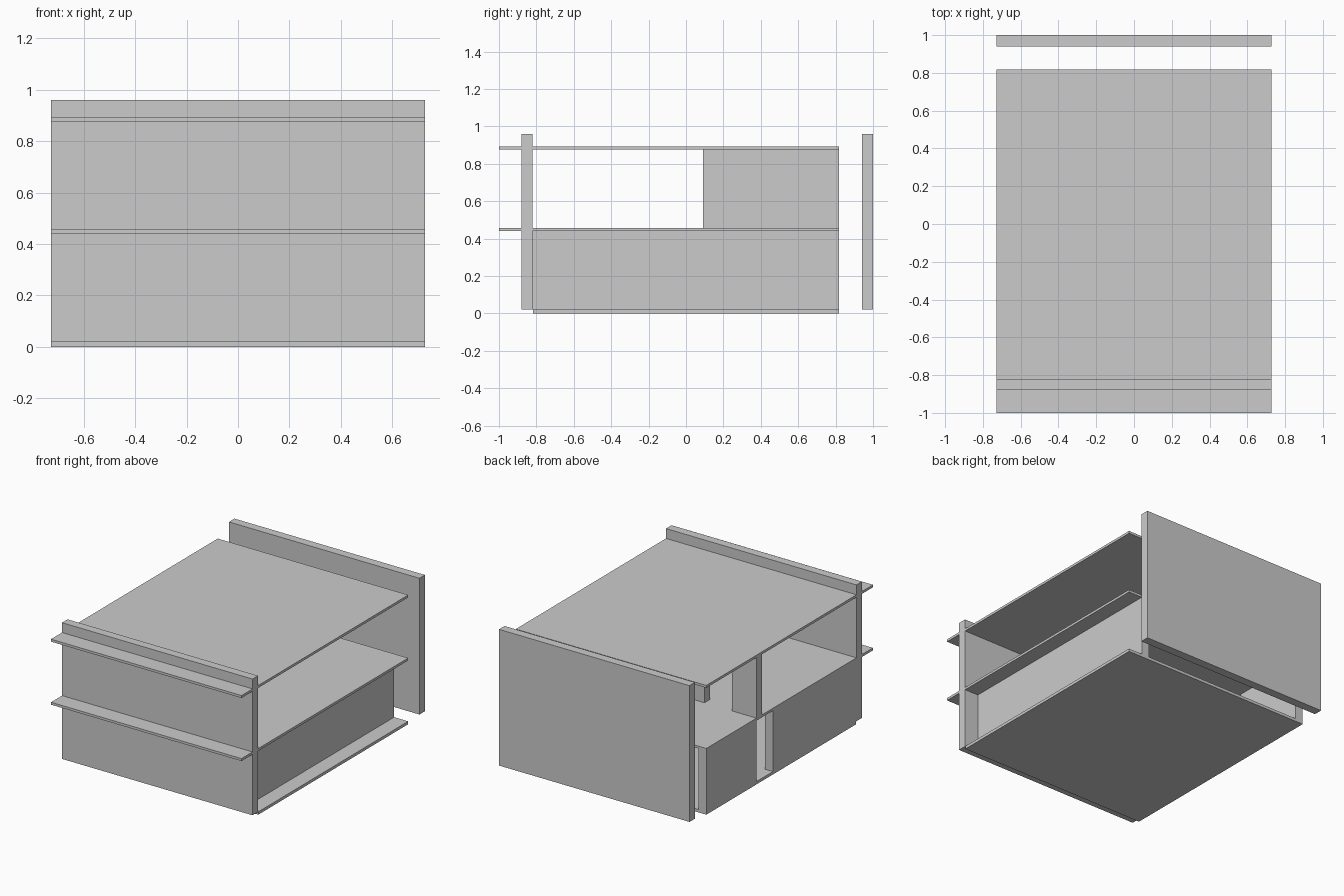
import bpy

if "Cube" in bpy.data.objects:
    bpy.data.objects.remove(bpy.data.objects["Cube"])


def box(name, x, y, z):
    """Axis-aligned box given by its (min, max) range on each axis."""
    verts = [(i, j, k) for i in x for j in y for k in z]
    faces = [(0, 1, 3, 2), (4, 6, 7, 5), (0, 4, 5, 1),
             (2, 3, 7, 6), (0, 2, 6, 4), (1, 5, 7, 3)]
    mesh = bpy.data.meshes.new(name)
    mesh.from_pydata(verts, [], faces)
    obj = bpy.data.objects.new(name, mesh)
    bpy.context.collection.objects.link(obj)
    return obj


HALF = 0.727           # half width of the building
T = 0.06               # wall thickness
BACK = 0.817           # back edge of the slabs
FULL = (-HALF, HALF)
LOWER = (0.02, 0.44)   # clear height of each storey
UPPER = (0.457, 0.875)

# Horizontal slabs; the upper two run through the front wall
box("floor_slab", FULL, (-BACK, BACK), (0, 0.02))
box("middle_slab", FULL, (-1, BACK), (0.44, 0.457))
box("roof_slab", FULL, (-1, BACK), (0.875, 0.892))

# Tall end walls, the back one standing free
box("front_wall", FULL, (-0.88, -0.82), (0.02, 0.96))
box("back_wall", FULL, (0.94, 1.0), (0.02, 0.96))

# Lower storey: recessed right wall, left wall with a doorway
box("lower_right_wall", (0.56, 0.62), (-0.82, BACK), LOWER)
box("lower_left_wall_front", (-HALF, -HALF + T), (-0.82, 0.09), LOWER)
box("lower_left_wall_back", (-HALF, -HALF + T), (0.27, BACK), LOWER)

# Upper storey: central partition and a cross wall with a doorway
box("upper_partition", (-0.03, 0.03), (0.09, BACK), UPPER)
box("upper_cross_wall_outer", (-HALF, -0.54), (0.21, 0.27), UPPER)
box("upper_cross_wall_inner", (-0.33, -0.03), (0.21, 0.27), UPPER)
